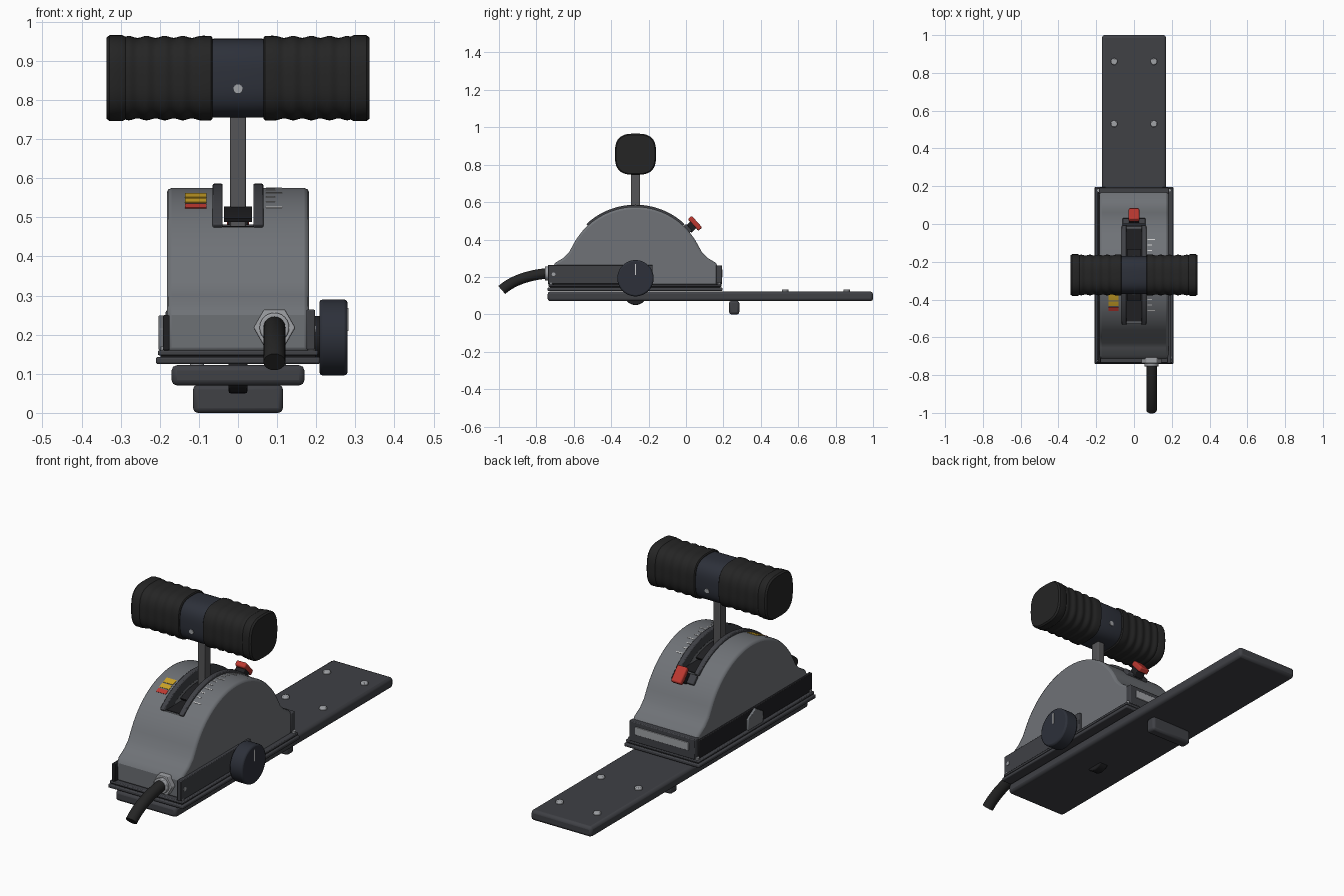
import bpy, bmesh, math
from math import sin, cos, pi, radians
from mathutils import Vector

if "Cube" in bpy.data.objects:
    bpy.data.objects.remove(bpy.data.objects["Cube"])

PY, PZ = -0.27, 0.20          # lever pivot, centre of the arched housing


def mat(name, r, g, b):
    m = bpy.data.materials.new(name)
    m.diffuse_color = (r, g, b, 1)
    m.use_nodes = True
    m.node_tree.nodes["Principled BSDF"].inputs["Base Color"].default_value = m.diffuse_color
    return m


SHELL = mat("shell_grey", 0.16, 0.17, 0.185)
DARK = mat("dark_metal", 0.05, 0.052, 0.06)
BLACK = mat("black", 0.014, 0.014, 0.016)
RUBBER = mat("rubber", 0.018, 0.018, 0.018)
NAVY = mat("navy", 0.026, 0.03, 0.042)
STEEL = mat("steel", 0.35, 0.36, 0.38)
LEVER = mat("lever_steel", 0.09, 0.09, 0.095)
RED = mat("red", 0.5, 0.04, 0.03)
YELLOW = mat("yellow", 0.6, 0.36, 0.02)
WHITE = mat("white", 0.75, 0.75, 0.75)


def finish(name, bm, m, bevel=0.0, seg=2, smooth=True):
    bmesh.ops.recalc_face_normals(bm, faces=bm.faces)
    me = bpy.data.meshes.new(name)
    bm.to_mesh(me)
    bm.free()
    ob = bpy.data.objects.new(name, me)
    bpy.context.collection.objects.link(ob)
    me.materials.append(m)
    if bevel:
        b = ob.modifiers.new("bevel", 'BEVEL')
        b.width, b.segments, b.limit_method = bevel, seg, 'ANGLE'
        b.angle_limit = radians(40)
    if smooth:
        bpy.ops.object.select_all(action='DESELECT')
        bpy.context.view_layer.objects.active = ob
        ob.select_set(True)
        bpy.ops.object.shade_smooth_by_angle(angle=radians(30))
    return ob


def loft(name, rings, m, **kw):
    """Skin closed rings of points and cap both ends."""
    bm = bmesh.new()
    vs = [[bm.verts.new(p) for p in r] for r in rings]
    n = len(vs[0])
    for a, b in zip(vs, vs[1:]):
        for i in range(n):
            bm.faces.new((a[i], a[(i + 1) % n], b[(i + 1) % n], b[i]))
    bm.faces.new(vs[0])
    bm.faces.new(vs[-1])
    return finish(name, bm, m, **kw)


def prism(name, pts, x0, x1, m, **kw):
    """Extrude a side (y, z) profile across x."""
    return loft(name, [[(x, y, z) for y, z in pts] for x in (x0, x1)], m, **kw)


def box(name, x0, x1, y0, y1, z0, z1, m, **kw):
    return prism(name, [(y0, z0), (y1, z0), (y1, z1), (y0, z1)], x0, x1, m, **kw)


def cyl(name, start, end, r, m, n=32, **kw):
    a, b = Vector(start), Vector(end)
    q = (b - a).to_track_quat('Z', 'Y')
    ring = [q @ Vector((r * cos(2 * pi * i / n), r * sin(2 * pi * i / n), 0)) for i in range(n)]
    return loft(name, [[p + c for p in ring] for c in (a, b)], m, **kw)


def arc(r, a0, a1, n=24):
    return [(PY + r * cos(radians(a0 + (a1 - a0) * i / n)),
             PZ + r * sin(radians(a0 + (a1 - a0) * i / n))) for i in range(n + 1)]


def arc_strip(name, x0, x1, r0, r1, a0, a1, m, n=24, **kw):
    return prism(name, arc(r1, a0, a1, n) + arc(r0, a1, a0, n), x0, x1, m, **kw)


# Mounting plate, its screws, clamp bar and underside wheel
box("mounting_plate", -0.17, 0.17, -0.74, 1.0, 0.07, 0.122, DARK, bevel=0.014)
for x in (-0.105, 0.105):
    for y in (0.53, 0.86):
        cyl("plate_screw", (x, y, 0.115), (x, y, 0.134), 0.018, STEEL, 20, bevel=0.005)
box("clamp_bar", -0.115, 0.115, 0.23, 0.285, 0.0, 0.072, DARK, bevel=0.012)
cyl("underside_wheel", (-0.024, PY, 0.112), (0.024, PY, 0.112), 0.062, BLACK, bevel=0.005)

# Layered base flange with corner screws
box("base_flange", -0.21, 0.21, -0.74, 0.195, 0.125, 0.143, DARK, bevel=0.005)
box("base_gasket", -0.198, 0.198, -0.728, 0.185, 0.14, 0.148, BLACK)
box("base_rim", -0.205, 0.205, -0.735, 0.19, 0.147, 0.16, DARK, bevel=0.004)
for x in (-0.188, 0.188):
    for y in (-0.722, 0.178):
        cyl("corner_screw", (x, y, 0.155), (x, y, 0.17), 0.01, STEEL, 12)

# Arched housing with a slot cut along the top
front = [(-0.71, 0.155), (-0.714, 0.25), (-0.70, 0.275), (-0.655, 0.302), (-0.625, 0.333)]
back = [(2 * PY - y, z) for y, z in reversed(front)]
housing = prism("housing", front + arc(0.375, 152, 28, 40) + back, -0.182, 0.182, SHELL, bevel=0.012)
cutter = box("slot_cutter", -0.04, 0.04, -0.6, 0.1, 0.475, 0.7, BLACK, smooth=False)
cutter.hide_render = True
cutter.hide_viewport = True
cut = housing.modifiers.new("slot", 'BOOLEAN')
cut.operation, cut.object, cut.solver = 'DIFFERENCE', cutter, 'EXACT'
box("slot_floor", -0.04, 0.04, -0.515, -0.025, 0.465, 0.478, BLACK)

# Guard rails either side of the slot, and the sliding dust shield
for x in (-0.052, 0.052):
    arc_strip("slot_rail", x - 0.013, x + 0.013, 0.335, 0.386, 133, 47, DARK, bevel=0.004)
arc_strip("dust_shield", -0.036, 0.036, 0.318, 0.328, 115, 65, BLACK)

# Lever arm
box("lever", -0.02, 0.02, PY - 0.025, PY + 0.025, 0.46, 0.77, LEVER, bevel=0.004)


# Handle: rounded-square sections swept along x
def section(x, r, n=48, e=3.0):
    pts = []
    for i in range(n):
        c, s = cos(2 * pi * i / n), sin(2 * pi * i / n)
        k = r / (abs(c) ** e + abs(s) ** e) ** (1 / e)
        pts.append((x, PY + k * c, 0.856 + k * s))
    return pts


loft("handle_hub", [section(x, r) for x, r in
                    ((-0.068, 0.1), (-0.06, 0.101), (0.06, 0.101), (0.068, 0.1))], NAVY)
ribs = [(0.095 + 0.185 * i / 40, 0.1055 - 0.0025 * cos(2 * pi * 4 * i / 40 + pi)) for i in range(41)]
grip = [(0.065, 0.103), (0.069, 0.108), (0.09, 0.1085)] + ribs + \
       [(0.288, 0.106), (0.296, 0.11), (0.328, 0.11), (0.336, 0.104)]
for name, s in (("left_grip", -1), ("right_grip", 1)):
    loft(name, [section(s * x, r) for x, r in grip], RUBBER)
for s in (-1, 1):
    cyl("hub_screw", (0, PY + s * 0.09, 0.828), (0, PY + s * 0.104, 0.828), 0.012, STEEL, 16)

# Red catch on the rear of the arch, built along the arch normal
nrm = Vector((0, cos(radians(42)), sin(radians(42))))
tan = Vector((0, -nrm.z, nrm.y))
root = Vector((0, PY, PZ))


def tilted_box(name, w, r0, r1, t0, t1, m, bevel):
    pts = [root + nrm * r + tan * t for r, t in ((r0, t0), (r1, t0), (r1, t1), (r0, t1))]
    prism(name, [(p.y, p.z) for p in pts], -w, w, m, bevel=bevel)


tilted_box("catch_base", 0.062, 0.36, 0.391, -0.018, 0.03, DARK, 0.005)
tilted_box("catch_stem", 0.026, 0.38, 0.422, -0.024, 0.024, BLACK, 0.004)
tilted_box("red_catch", 0.028, 0.414, 0.442, -0.042, 0.042, RED, 0.007)

# Coloured zone marks and white scale ticks lying on the arch
for a0, a1, m in ((106, 111, YELLOW), (112, 116, YELLOW), (117, 120.5, RED)):
    arc_strip("zone_mark", -0.136, -0.081, 0.372, 0.3768, a0, a1, m, 4)
for i in range(13):
    a = 60 + i * 5
    w = 0.04 if i % 3 == 0 else 0.022
    arc_strip("scale_tick", 0.072, 0.072 + w, 0.372, 0.3765, a - 0.4, a + 0.4, WHITE, 1, smooth=False)

# Side rails; the left one carries a house-shaped pivot cover
box("right_side_rail", 0.175, 0.197, -0.738, -0.178, 0.162, 0.264, DARK, bevel=0.003)
box("left_side_rail", -0.192, -0.175, -0.735, 0.17, 0.16, 0.25, BLACK, bevel=0.003)
prism("pivot_cover", [(-0.33, 0.16), (-0.21, 0.16), (-0.21, 0.215), (PY, 0.25), (-0.33, 0.215)],
      -0.203, -0.185, SHELL, bevel=0.003)
for y in (-0.708,):
    cyl("rail_screw", (0.19, y, 0.214), (0.2, y, 0.214), 0.01, STEEL, 12)

# Rear block with blank label plate
box("rear_block", -0.185, 0.185, 0.16, 0.192, 0.16, 0.262, DARK, bevel=0.004)
box("label_plate", -0.15, 0.15, 0.19, 0.196, 0.2, 0.24, STEEL, bevel=0.002)

# Side knob with collar and pointer line
cyl("knob_collar", (0.18, PY, 0.193), (0.215, PY, 0.193), 0.055, BLACK, 32)
cyl("side_knob", (0.208, PY, 0.193), (0.28, PY, 0.193), 0.097, NAVY, 48, bevel=0.008)
box("knob_pointer", 0.278, 0.282, PY - 0.004, PY + 0.004, 0.21, 0.268, WHITE)

# Cable gland and drooping cable
cyl("gland_nut", (0.093, -0.705, 0.218), (0.093, -0.738, 0.218), 0.054, STEEL, 6, bevel=0.004, smooth=False)
cyl("gland_collar", (0.093, -0.73, 0.218), (0.093, -0.755, 0.218), 0.038, STEEL, 24, bevel=0.004)
p0, p1, p2 = Vector((0.093, -0.735, 0.22)), Vector((0.093, -0.9, 0.205)), Vector((0.093, -0.985, 0.13))
rings = []
for i in range(15):
    t = i / 14
    c = p0 * (1 - t) ** 2 + p1 * 2 * t * (1 - t) + p2 * t * t
    d = ((p1 - p0) * (1 - t) + (p2 - p1) * t).normalized()
    up = Vector((0, -d.z, d.y))
    rings.append([c + Vector((1, 0, 0)) * 0.028 * cos(2 * pi * k / 20) + up * 0.028 * sin(2 * pi * k / 20)
                  for k in range(20)])
loft("cable", rings, RUBBER)
